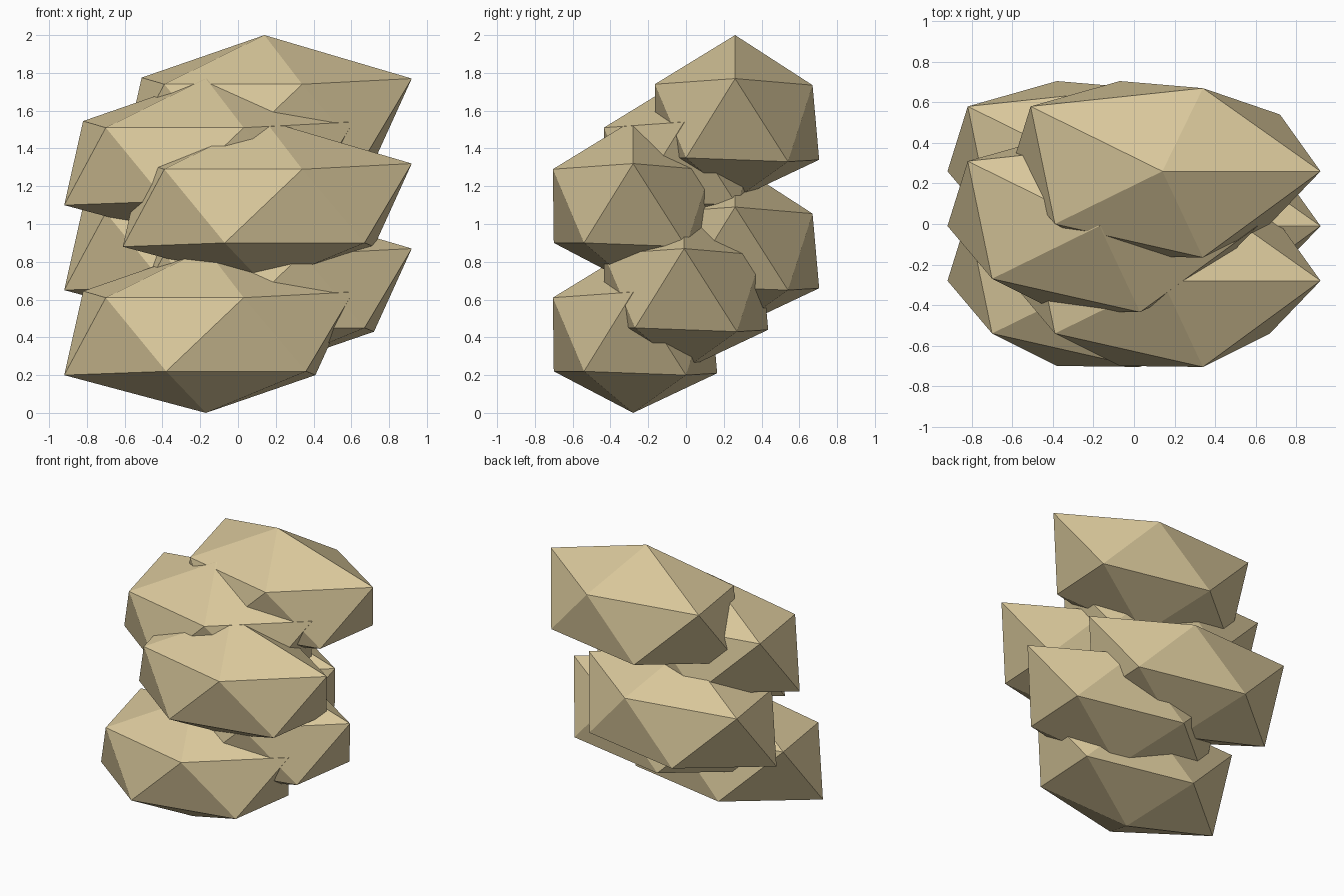
import bpy
import bmesh

# Remove the default cube
cube = bpy.data.objects.get("Cube")
if cube:
    bpy.data.objects.remove(cube, do_unlink=True)

# Single sand-coloured stone material
sand = bpy.data.materials.new("sand_stone")
sand.use_nodes = True
colour = (0.70, 0.58, 0.33, 1.0)
sand.diffuse_color = colour
bsdf = sand.node_tree.nodes["Principled BSDF"]
bsdf.inputs["Base Color"].default_value = colour
bsdf.inputs["Roughness"].default_value = 0.9

# Irregular twenty-sided stone: two poles and two uneven rings
HEIGHT = 0.87
upper_ring = [(0.78, 0, 0.64), (0.20, 0.41, 0.605), (-0.65, 0.32, 0.645),
              (-0.53, -0.26, 0.61), (0.20, -0.425, 0.61)]
lower_ring = [(-0.75, 0, 0.20), (-0.21, -0.42, 0.22), (0.53, -0.26, 0.22),
              (0.58, 0.28, 0.20), (-0.21, 0.445, 0.21)]

bm = bmesh.new()
for point in [(0, 0, 0), (0, 0, HEIGHT)] + upper_ring + lower_ring:
    bm.verts.new(point)
bmesh.ops.convex_hull(bm, input=bm.verts[:])
bmesh.ops.recalc_face_normals(bm, faces=bm.faces[:])
stone_mesh = bpy.data.meshes.new("stone")
bm.to_mesh(stone_mesh)
bm.free()
stone_mesh.materials.append(sand)

# Stack the stones, alternating sides and stepping upward
LEFT, RIGHT = 0.14, -0.17
FRONT, MIDDLE, BACK = -0.28, -0.01, 0.26
stones = {
    "bottom_front_stone": (RIGHT, FRONT, 0),
    "lower_middle_stone": (LEFT, MIDDLE, 0.23),
    "lower_back_stone": (RIGHT, BACK, 0.45),
    "upper_front_stone": (LEFT, FRONT, 0.68),
    "upper_middle_stone": (RIGHT, MIDDLE, 0.90),
    "top_back_stone": (LEFT, BACK, 1.13),
}
for name, place in stones.items():
    stone = bpy.data.objects.new(name, stone_mesh)
    stone.location = place
    bpy.context.collection.objects.link(stone)
